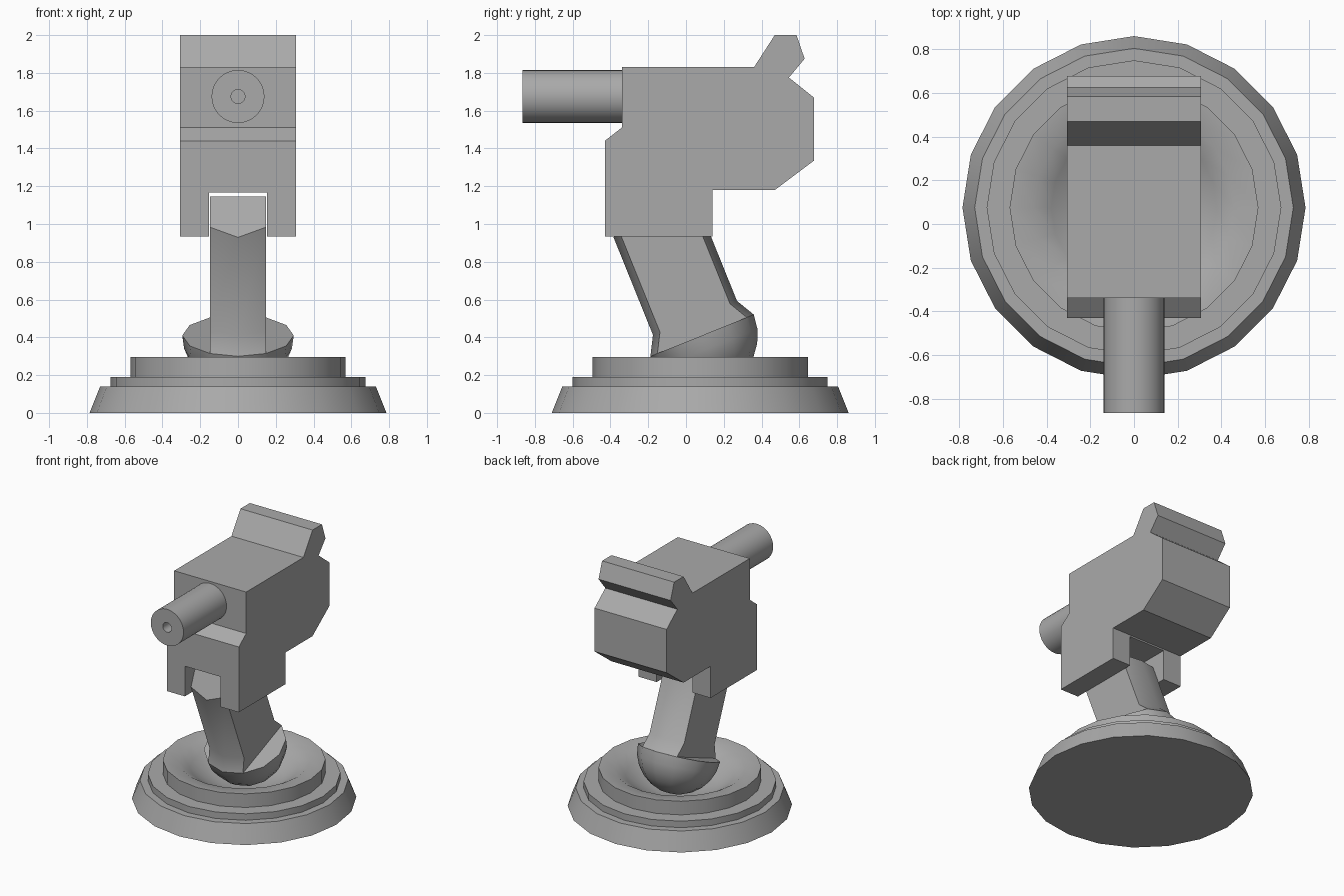
import bpy
import bmesh
from math import pi, sin, cos, radians
from mathutils import Matrix, Vector

cube = bpy.data.objects.get("Cube")
if cube:
    bpy.data.objects.remove(cube, do_unlink=True)

grey = bpy.data.materials.new("plain grey")
grey.use_nodes = True
colour = (0.4, 0.4, 0.4, 1)
grey.diffuse_color = colour
grey.node_tree.nodes["Principled BSDF"].inputs["Base Color"].default_value = colour


def finish(name, bm, location=(0, 0, 0), tilt=0, smooth=True):
    """Turn a bmesh into a named, coloured object."""
    bmesh.ops.recalc_face_normals(bm, faces=bm.faces)
    mesh = bpy.data.meshes.new(name)
    bm.to_mesh(mesh)
    bm.free()
    mesh.materials.append(grey)
    obj = bpy.data.objects.new(name, mesh)
    bpy.context.collection.objects.link(obj)
    obj.location = location
    obj.rotation_euler.x = tilt
    if smooth:
        bpy.ops.object.select_all(action="DESELECT")
        obj.select_set(True)
        bpy.context.view_layer.objects.active = obj
        bpy.ops.object.shade_smooth_by_angle(angle=radians(40))
    return obj


def loft(bm, rings):
    """Bridge rings of points; a one-point ring closes to a tip."""
    rings = [[bm.verts.new(p) for p in ring] for ring in rings]
    for a, b in zip(rings, rings[1:]):
        n = max(len(a), len(b))
        for i in range(n):
            j = (i + 1) % n
            if len(a) == 1:
                bm.faces.new((a[0], b[i], b[j]))
            elif len(b) == 1:
                bm.faces.new((a[i], a[j], b[0]))
            else:
                bm.faces.new((a[i], a[j], b[j], b[i]))
    for ring in (rings[0], rings[-1]):
        if len(ring) > 2:
            bm.faces.new(ring)


def lathe(name, profile, sides, **placing):
    """Spin a (radius, height) profile around the local z axis."""
    bm = bmesh.new()
    rings = []
    for r, z in profile:
        if r == 0:
            rings.append([(0, 0, z)])
        else:
            angles = [pi / 2 + 2 * pi * i / sides for i in range(sides)]
            rings.append([(r * cos(a), r * sin(a), z) for a in angles])
    loft(bm, rings)
    return finish(name, bm, **placing)


def prism(name, outline, half_width):
    """Extrude a (y, z) outline across x."""
    bm = bmesh.new()
    loft(bm, [[(x, y, z) for y, z in outline] for x in (-half_width, half_width)])
    return finish(name, bm, smooth=False)


# Stepped round base with a dished top
lathe("base", [(0.786, 0), (0.73, 0.14), (0.675, 0.14), (0.675, 0.19),
               (0.57, 0.19), (0.57, 0.295), (0.46, 0.285), (0.38, 0.235),
               (0.28, 0.165), (0.16, 0.125), (0, 0.115)],
      20, location=(0, 0.075, 0))

# Half ball that pivots in the dish
pivot = Vector((0, 0.085, 0.41))
lean = radians(22)
radius = 0.295
ball = [(radius * cos(a), -radius * sin(a)) for a in [pi / 12 * i for i in range(6)]]
lathe("pivot_ball", ball + [(0, -radius)], 12, location=pivot, tilt=lean)


# Six-sided arm flaring into the ball
def hexagon(ridge, side, z):
    x = 0.148
    return [(0, -ridge, z), (x, -side, z), (x, side, z),
            (0, ridge, z), (-x, side, z), (-x, -side, z)]


bm = bmesh.new()
loft(bm, [hexagon(radius, 0.255, 0), hexagon(0.24, 0.2, 0.1), hexagon(0.24, 0.2, 1)])
# Trim the arm top: front chamfer, level top, back chamfer
level = Matrix.Rotation(-lean, 3, "X") @ Vector((0, 0, 1))
for point, normal in [((0, -0.24, 0.657), (0, -1.05, 1)),
                      ((0, -0.078, 0.824), level),
                      ((0, 0.24, 0.6), (0, 1.05, 1))]:
    bmesh.ops.bisect_plane(bm, geom=bm.verts[:] + bm.edges[:] + bm.faces[:],
                           plane_co=point, plane_no=normal, clear_outer=True)
    bmesh.ops.holes_fill(bm, edges=[e for e in bm.edges if e.is_boundary])
finish("arm", bm, location=pivot, tilt=lean)

# Head block with raised rear sight
head = prism("head", [(-0.43, 0.935), (-0.43, 1.44), (-0.34, 1.51), (-0.34, 1.83),
                      (0.36, 1.83), (0.47, 2), (0.585, 2), (0.628, 1.875),
                      (0.545, 1.775), (0.677, 1.67), (0.677, 1.335),
                      (0.47, 1.18), (0.14, 1.18), (0.14, 0.935)], 0.308)

# Fork slot for the arm
slot = prism("slot_cutter", [(-0.6, 0.8), (-0.6, 1.168), (0.3, 1.168), (0.3, 0.8)], 0.153)
slot.hide_render = True
cut = head.modifiers.new("fork slot", "BOOLEAN")
cut.operation = "DIFFERENCE"
cut.solver = "EXACT"
cut.object = slot
bpy.context.view_layer.objects.active = head
bpy.ops.object.modifier_apply(modifier=cut.name)
bpy.data.objects.remove(slot, do_unlink=True)

# Barrel with a small bore
lathe("barrel", [(0, 0), (0.14, 0), (0.14, 0.535), (0.037, 0.535), (0.037, 0.45), (0, 0.45)],
      32, location=(0, -0.33, 1.675), tilt=pi / 2)
